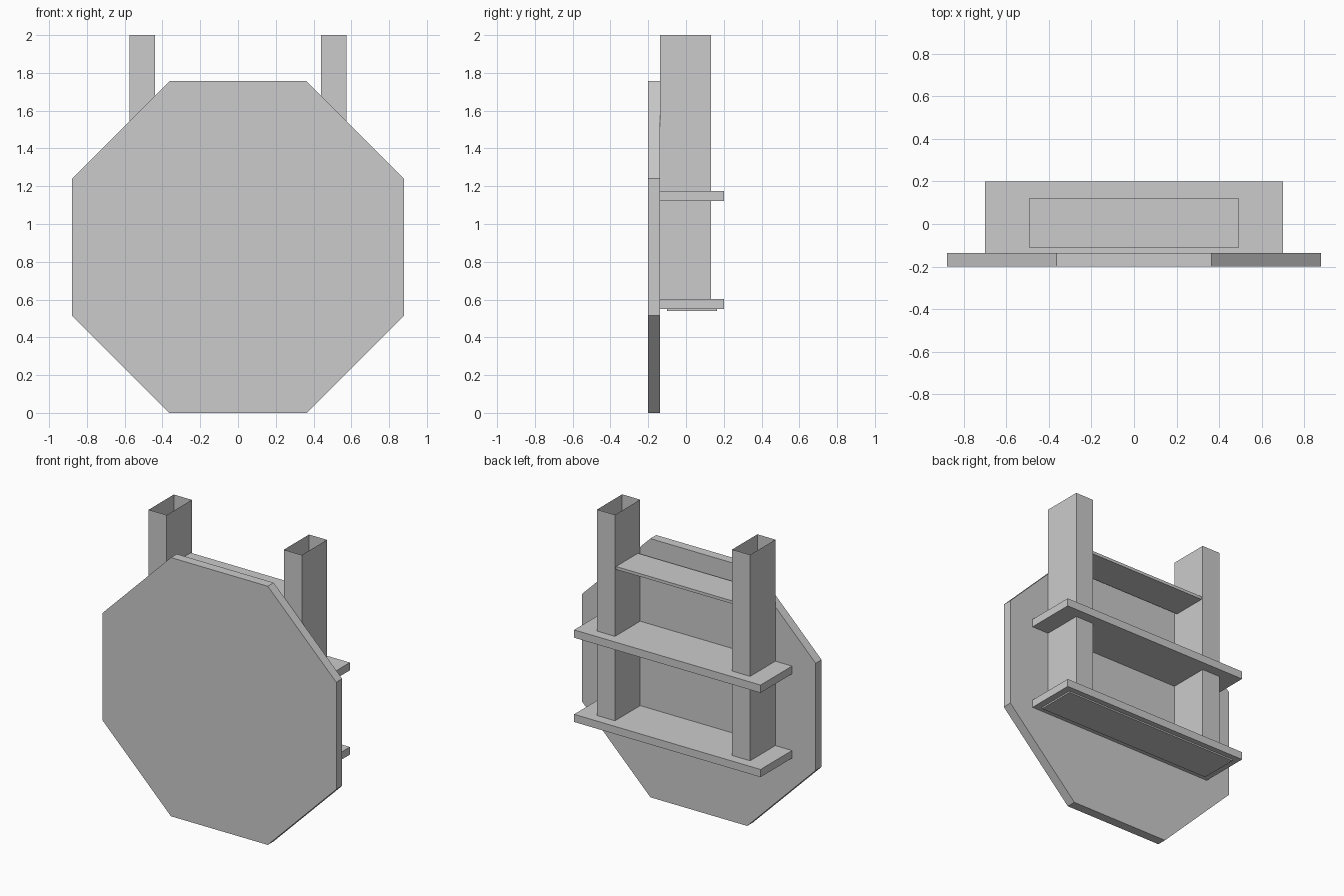
import bpy
import bmesh
from math import radians, cos, pi
from mathutils import Matrix

cube = bpy.data.objects.get("Cube")
if cube:
    bpy.data.objects.remove(cube, do_unlink=True)

grey = bpy.data.materials.new("plain grey")
grey.use_nodes = True
COLOUR = (0.6, 0.6, 0.6, 1)
grey.diffuse_color = COLOUR
grey.node_tree.nodes["Principled BSDF"].inputs["Base Color"].default_value = COLOUR


def finish(name, bm):
    bmesh.ops.recalc_face_normals(bm, faces=bm.faces)
    mesh = bpy.data.meshes.new(name)
    bm.to_mesh(mesh)
    bm.free()
    mesh.materials.append(grey)
    obj = bpy.data.objects.new(name, mesh)
    bpy.context.collection.objects.link(obj)
    return obj


def box(name, x, y, z, open_ends=False):
    """Box spanning the (low, high) pairs; open_ends leaves a hollow tube."""
    bm = bmesh.new()
    bmesh.ops.create_cube(bm, size=1)
    size = [b - a for a, b in (x, y, z)]
    centre = [(a + b) / 2 for a, b in (x, y, z)]
    bmesh.ops.scale(bm, vec=size, verts=bm.verts)
    bmesh.ops.translate(bm, vec=centre, verts=bm.verts)
    if open_ends:
        bm.normal_update()
        caps = [f for f in bm.faces if abs(f.normal.z) > 0.9]
        bmesh.ops.delete(bm, geom=caps, context="FACES_ONLY")
    return finish(name, bm)


# Eight-sided front panel, standing on one flat side
APOTHEM = 0.878
BACK = -0.137
FRONT = -0.2
bm = bmesh.new()
radius = APOTHEM / cos(pi / 8)
bmesh.ops.create_cone(bm, cap_ends=True, segments=8, radius1=radius,
                      radius2=radius, depth=BACK - FRONT)
if any(abs(v.co.y) < 0.01 for v in bm.verts):
    bmesh.ops.rotate(bm, matrix=Matrix.Rotation(pi / 8, 3, "Z"), verts=bm.verts)
bmesh.ops.rotate(bm, matrix=Matrix.Rotation(radians(90), 3, "X"), verts=bm.verts)
bmesh.ops.translate(bm, vec=(0, (FRONT + BACK) / 2, APOTHEM), verts=bm.verts)
finish("octagonal_panel", bm)

# Hollow uprights behind the panel
for side, x in (("left", (0.44, 0.575)), ("right", (-0.575, -0.44))):
    box(side + "_post", x, (BACK, 0.133), (0.6, 2.0), open_ends=True)

# Wide cross shelves
for name, z in (("lower_shelf", (0.55, 0.602)), ("middle_shelf", (1.122, 1.175))):
    box(name, (-0.7, 0.7), (BACK, 0.2), z)

# Thin brace running into both posts
box("upper_brace", (-0.49, 0.49), (-0.113, 0.122), (1.625, 1.645))

# Shallow pad under the lower shelf
box("underside_pad", (-0.655, 0.655), (-0.1, 0.163), (0.54, 0.55))
